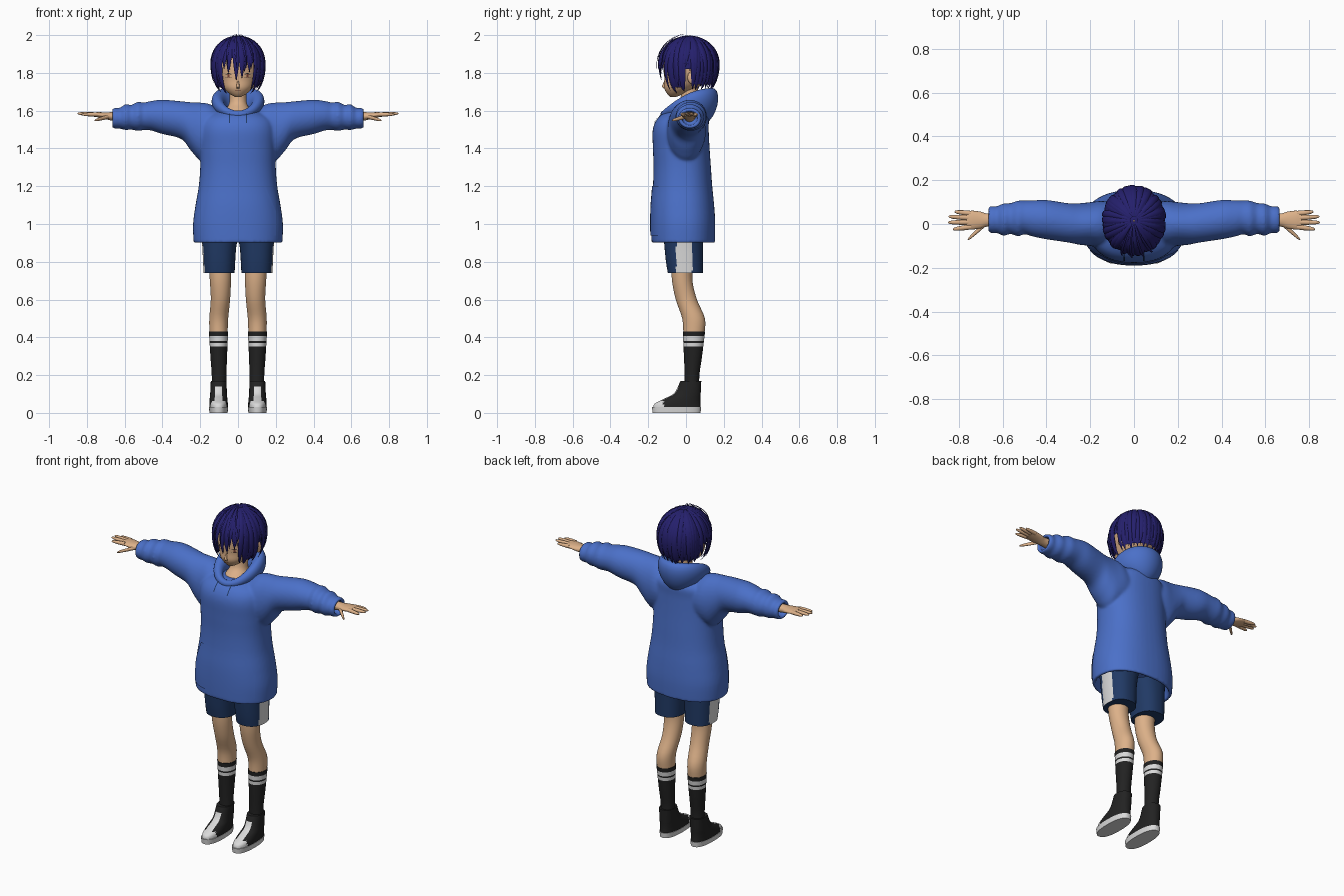
import bpy, bmesh, math, random
from mathutils import Vector
from mathutils.bvhtree import BVHTree

random.seed(4)
if "Cube" in bpy.data.objects:
    bpy.data.objects.remove(bpy.data.objects["Cube"], do_unlink=True)


def material(name, *rgb):
    m = bpy.data.materials.new(name)
    m.use_nodes = True
    m.diffuse_color = (*rgb, 1)
    m.node_tree.nodes["Principled BSDF"].inputs["Base Color"].default_value = (*rgb, 1)
    return m


BLUE = material("hoodie blue", .07, .162, .58)
HAIR = material("hair indigo", .018, .014, .15)
NAVY = material("shorts navy", .015, .042, .13)
SKIN = material("skin", .72, .44, .25)
BLACK = material("black cloth", .016, .016, .016)
WHITE = material("white cloth", .7, .7, .7)
BROWN = material("mouth brown", .2, .06, .04)


def spline(rows, k):
    """Catmull-Rom interpolation through rows of numbers."""
    out = []
    for i in range(len(rows) - 1):
        a, b, c, d = (rows[max(0, min(len(rows) - 1, i + j))] for j in (-1, 0, 1, 2))
        for t in (j / k for j in range(k)):
            out.append([q + .5 * t * (r - p + t * (2*p - 5*q + 4*r - s + t * (3*(q - r) + s - p)))
                        for p, q, r, s in zip(a, b, c, d)])
    return out + [list(rows[-1])]


def rings(rows, axis="z", n=32, power=2, s=1):
    """Superellipse rings; a row is position, two centres, two radii."""
    out = []
    for pos, c1, c2, r1, r2 in rows:
        ring = []
        for i in range(n):
            a = 2 * math.pi * i / n
            u, v = (math.copysign(abs(f) ** (2 / power), f) for f in (math.cos(a), math.sin(a)))
            u, v = c1 + r1 * u, c2 + r2 * v
            ring.append(Vector((s * u, v, pos) if axis == "z" else (s * pos, u, v)))
        out.append(ring)
    return out


def build(name, shells, mats, rule=None, caps=True, closed=False, sharp=.8):
    """Skin every list of rings in shells into one object."""
    bm = bmesh.new()
    for shell in shells:
        vs = [[bm.verts.new(p) for p in ring] for ring in shell]
        n = len(vs[0])
        for a, b in zip(vs, vs[1:] + vs[:1] if closed else vs[1:]):
            for i in range(n):
                bm.faces.new((a[i], a[(i + 1) % n], b[(i + 1) % n], b[i]))
        if caps and not closed:
            bm.faces.new(vs[0])
            bm.faces.new(vs[-1])
    bmesh.ops.recalc_face_normals(bm, faces=bm.faces)
    if rule:
        for f in bm.faces:
            f.material_index = rule(f.calc_center_median())
    return finish(name, bm, mats, sharp)


def finish(name, bm, mats, sharp=.8):
    me = bpy.data.meshes.new(name)
    bm.to_mesh(me)
    bm.free()
    for m in mats:
        me.materials.append(m)
    me.shade_smooth()
    me.set_sharp_from_angle(angle=sharp)
    ob = bpy.data.objects.new(name, me)
    bpy.context.collection.objects.link(ob)
    return ob


def patch(name, rows, mat, target, off):
    """Thin sheet of (x, z) rows laid on the front of a target."""
    bpy.context.view_layer.update()
    tree = BVHTree.FromObject(target, bpy.context.evaluated_depsgraph_get())
    bm, grid = bmesh.new(), []
    for row in rows:
        hits = [tree.ray_cast(Vector((x, -1, z)), Vector((0, 1, 0)))[0] or Vector((x, 0, z))
                for x, z in row]
        grid.append([bm.verts.new(h - Vector((0, off, 0))) for h in hits])
    for a, b in zip(grid, grid[1:]):
        for i in range(len(a) - 1):
            bm.faces.new((a[i], a[i + 1], b[i + 1], b[i]))
    return finish(name, bm, [mat])


def ellipsoid(name, centre, radii, mat):
    rows = [(centre[2] + radii[2] * math.cos(t), centre[0], centre[1],
             radii[0] * math.sin(t), radii[1] * math.sin(t))
            for t in (.05 + 3.04 * i / 10 for i in range(11))]
    return build(name, [rings(rows, n=16)], [mat])


# Hoodie: hollow hem and cuffs, body and sleeves fused by a remesh
body = [(.9, 0, -.015, .235, .168), (1, 0, -.015, .238, .17), (1.1, 0, -.017, .225, .166),
        (1.2, 0, -.018, .208, .157), (1.3, 0, -.02, .2, .152), (1.4, 0, -.025, .2, .15),
        (1.5, 0, -.028, .2, .148), (1.56, 0, -.015, .18, .135), (1.6, 0, 0, .11, .1)]
hem = [(.97, 0, -.015, .205, .138), (.9, 0, -.015, .218, .15)]
sleeve = [(.09, 0, 1.48, .1, .12), (.15, 0, 1.49, .105, .145), (.2, 0, 1.49, .1, .153),
          (.25, 0, 1.517, .095, .128), (.3, .005, 1.55, .09, .1), (.4, .02, 1.567, .09, .091),
          (.46, .025, 1.573, .083, .078), (.5, .03, 1.57, .077, .073), (.53, .025, 1.57, .082, .077),
          (.565, .025, 1.565, .07, .065), (.595, .02, 1.566, .075, .069), (.625, .02, 1.56, .061, .055),
          (.645, .02, 1.56, .063, .056), (.665, .02, 1.56, .058, .052)]
cuff = [(.665, .02, 1.56, .042, .037), (.62, .02, 1.56, .04, .035)]
hoodie = build("hoodie", [rings(hem + spline(body, 4), n=48, power=2.3)] +
               [rings(spline(sleeve, 4) + cuff, "x", s=s) for s in (1, -1)], [BLUE])
remesh = hoodie.modifiers.new("fuse", "REMESH")
remesh.mode, remesh.voxel_size, remesh.use_smooth_shade = "VOXEL", .008, True
soften = hoodie.modifiers.new("soften", "SMOOTH")
soften.factor, soften.iterations = .5, 6

# Hood lying around the neck, deeper at the back
hood = []
for i in range(64):
    a = 2 * math.pi * i / 64
    f = (1 + math.sin(a)) / 2
    ring = []
    for j in range(20):
        b = 2 * math.pi * j / 20
        h = (.02 + .05 * f + .025 * f * f) * math.sin(b)
        r = (.02 + .03 * f) * math.cos(b) + .25 * f * h
        ring.append(Vector(((.103 + r) * math.cos(a), (.115 + r) * math.sin(a),
                            1.58 + .17 * f - .125 * f * f + h)))
    hood.append(ring)
build("hood", [hood], [BLUE], closed=True)

# Front pocket and drawstrings
pocket = []
for i in range(13):
    z = .94 + .26 * i / 12
    w = .2 - .055 * max(0, (z - 1.07) / .13)
    pocket.append([(w * (j / 12 - 1), z) for j in range(25)])
patch("front_pocket", pocket, BLUE, hoodie, .005)
for s, side in ((1, "left"), (-1, "right")):
    cord = [[(s * (.045 + d), 1.585 - .01 * i) for d in (-.003, .003)] for i in range(6)]
    patch(side + "_drawstring", cord, NAVY, hoodie, .006)

# Head and neck
skull = [(1.672, 0, -.068, .014, .014), (1.69, 0, -.054, .046, .046), (1.72, 0, -.03, .078, .085),
         (1.76, 0, 0, .1, .114), (1.8, 0, .008, .113, .124), (1.88, 0, .015, .118, .13),
         (1.95, 0, .02, .08, .09)]
head = build("head", [rings(spline(skull, 4))], [SKIN])
build("neck", [rings(spline([(1.57, 0, -.02, .085, .085), (1.61, 0, 0, .06, .065),
                             (1.65, 0, .015, .045, .047), (1.73, 0, .02, .045, .045)], 4))], [SKIN])
build("nose", [rings([(1.718, 0, -.112, .009, .005), (1.726, 0, -.115, .009, .013),
                      (1.76, 0, -.11, .004, .005)], n=12)], [SKIN])
patch("mouth", [[(x * .004, z) for x in range(-4, 5)] for z in (1.703, 1.706)], BROWN, head, .002)
for s, side in ((1, "left"), (-1, "right")):
    ellipsoid(side + "_ear", (s * .117, .03, 1.775), (.012, .022, .032), SKIN)
    arc = [(s * (.03 + .005 * i), math.sin(math.pi * i / 8)) for i in range(9)]
    patch(side + "_upper_lash", [[(x, 1.786 + k * b) for x, b in arc] for k in (.008, .013)],
          BLACK, head, .003)
    patch(side + "_lower_lash", [[(x, 1.778 - k * b) for x, b in arc] for k in (.004, .006)],
          BLACK, head, .003)
    patch(side + "_iris", [[(s * .05 + x, z) for x in (-.005, 0, .005)] for z in (1.776, 1.784, 1.793)],
          BROWN, head, .002)


# Hair: a cap under overlapping tapered locks
def hair_point(deg, theta, grow=1.0):
    """Point on the hair volume, degrees from the front."""
    a, r = math.radians(deg), math.sin(theta)
    if theta > math.pi / 2:
        r = 1 - (1 - r) * .5
    return Vector((.14 * r * math.sin(a), .015 - .155 * r * math.cos(a),
                   1.84 + .153 * math.cos(theta))) * grow - Vector((0, .015, 1.84)) * (grow - 1)


def polar(z):
    return math.acos(max(-.97, (z - 1.84) / .153))


def tip(deg):
    d = abs((deg + 180) % 360 - 180)
    for limit, z in ((13, 1.77), (42, 1.81), (80, 1.7), (100, 1.8), (181, 1.715)):
        if d < limit:
            return z


cap = []
for i in range(17):
    ring = []
    for j in range(72):
        d = abs((j * 5 + 180) % 360 - 180)
        edge = math.radians(75) if d < 48 else polar(tip(d) + .02)
        ring.append(hair_point(j * 5, .02 + (edge - .02) * i / 16, .97))
    cap.append(ring)
scalp = build("hair_cap", [cap], [HAIR], caps=False, sharp=3)


def lock(deg, z_tip, width, grow, bend=0):
    end, shell = polar(z_tip), []
    for i in range(13):
        t = i / 12
        theta = .12 + (end - .12) * t
        d = deg + bend * t
        c = hair_point(d, theta, grow)
        a = math.radians(d)
        u, out = Vector((math.cos(a), math.sin(a), 0)), Vector((math.sin(a), -math.cos(a), .3))
        w = max(.0008, width * min(1, 1.15 * math.sin(min(theta, 1.57))) * (1 - t ** 4))
        shell.append([c + u * w * math.cos(b) + out * w * .35 * math.sin(b)
                      for b in (math.pi * k / 4 for k in range(8))])
    return shell


locks = []
for i in range(46):
    deg = i * 360 / 46 + random.uniform(-2, 2)
    locks.append(lock(deg, tip(deg) + random.uniform(-.012, .02), .019,
                      random.uniform(.98, 1.02), random.uniform(-5, 5)))
for i in range(24):
    deg = i * 15 + random.uniform(-5, 5)
    locks.append(lock(deg, tip(deg) + random.uniform(.01, .05), .016, 1.03, random.uniform(-9, 9)))
for deg in (-30, -12, 8, 24):
    locks.append(lock(deg, 1.825, .007, 1.1, 10))
build("hair_locks", locks, [HAIR], sharp=1.2)

# Limbs, made once per side
palm = [(.6, .02, 1.566, .03, .028), (.67, .018, 1.57, .03, .022), (.7, .018, 1.573, .038, .018),
        (.74, .018, 1.578, .043, .014), (.765, .018, 1.58, .038, .01)]
fingers = {"little": (.745, .048, 1.578, .82, .056, 1.58), "ring": (.75, .028, 1.58, .848, .034, 1.585),
           "middle": (.75, .008, 1.58, .85, .007, 1.585), "index": (.745, -.013, 1.58, .828, -.024, 1.58),
           "thumb": (.68, 0, 1.57, .76, -.072, 1.548)}
leg = [(.42, .103, .042, .048, .056), (.5, .102, .04, .05, .06), (.6, .093, .002, .051, .056),
       (.7, .093, -.02, .056, .054), (.8, .095, -.02, .06, .058)]
sock = [(.12, .1, .032, .039, .039), (.2, .1, .032, .039, .039), (.3, .102, .037, .044, .048),
        (.43, .103, .042, .051, .059)]
shorts = [(.74, .1, -.003, .082, .093), (.8, .1, -.008, .085, .098), (.88, .099, -.012, .09, .102),
          (.95, .095, -.015, .1, .105)]
sole = [(0, .103, -.05, .048, .127), (.03, .103, -.05, .051, .13)]
upper = [(.03, .103, -.048, .049, .126), (.05, .103, -.044, .049, .12), (.075, .103, -.02, .047, .096),
         (.105, .103, .008, .044, .07), (.17, .102, .026, .042, .055)]


def sock_rule(c):
    return int(.353 < c.z < .373 or .38 < c.z < .405)


def shoe_rule(c):
    toe = c.y < -.12 and c.z < .06
    lace = abs(abs(c.x) - .103) < .02 and c.y < -.025 and c.z < .14
    return int(toe or lace)


for s, side in ((1, "left_"), (-1, "right_")):
    build(side + "palm", [rings(spline(palm, 4), "x", s=s)], [SKIN])
    for name, (x0, y0, z0, x1, y1, z1) in fingers.items():
        rows = [(x0 + (x1 - x0) * t, y0 + (y1 - y0) * t, z0 + (z1 - z0) * t, r * 1.1, r)
                for t, r in ((0, .011), (.4, .0105), (.8, .008), (.95, .005), (1, .001))]
        build(side + name + "_finger", [rings(rows, "x", 12, s=s)], [SKIN])
    build(side + "leg", [rings(spline(leg, 4), s=s)], [SKIN])
    build(side + "sock", [rings(spline(sock, 16), s=s)], [BLACK, WHITE], sock_rule)
    build(side + "shorts_leg", [rings(spline(shorts, 3), n=64, power=2.3, s=s)], [NAVY, WHITE],
          lambda c: int(abs(c.x) > .12 and -.052 < c.y < .032 and c.z > .745))
    build(side + "sole", [rings(sole, n=40, power=2.4, s=s)], [WHITE])
    build(side + "shoe", [rings(spline(upper, 4), n=48, power=2.3, s=s)], [BLACK, WHITE], shoe_rule)
